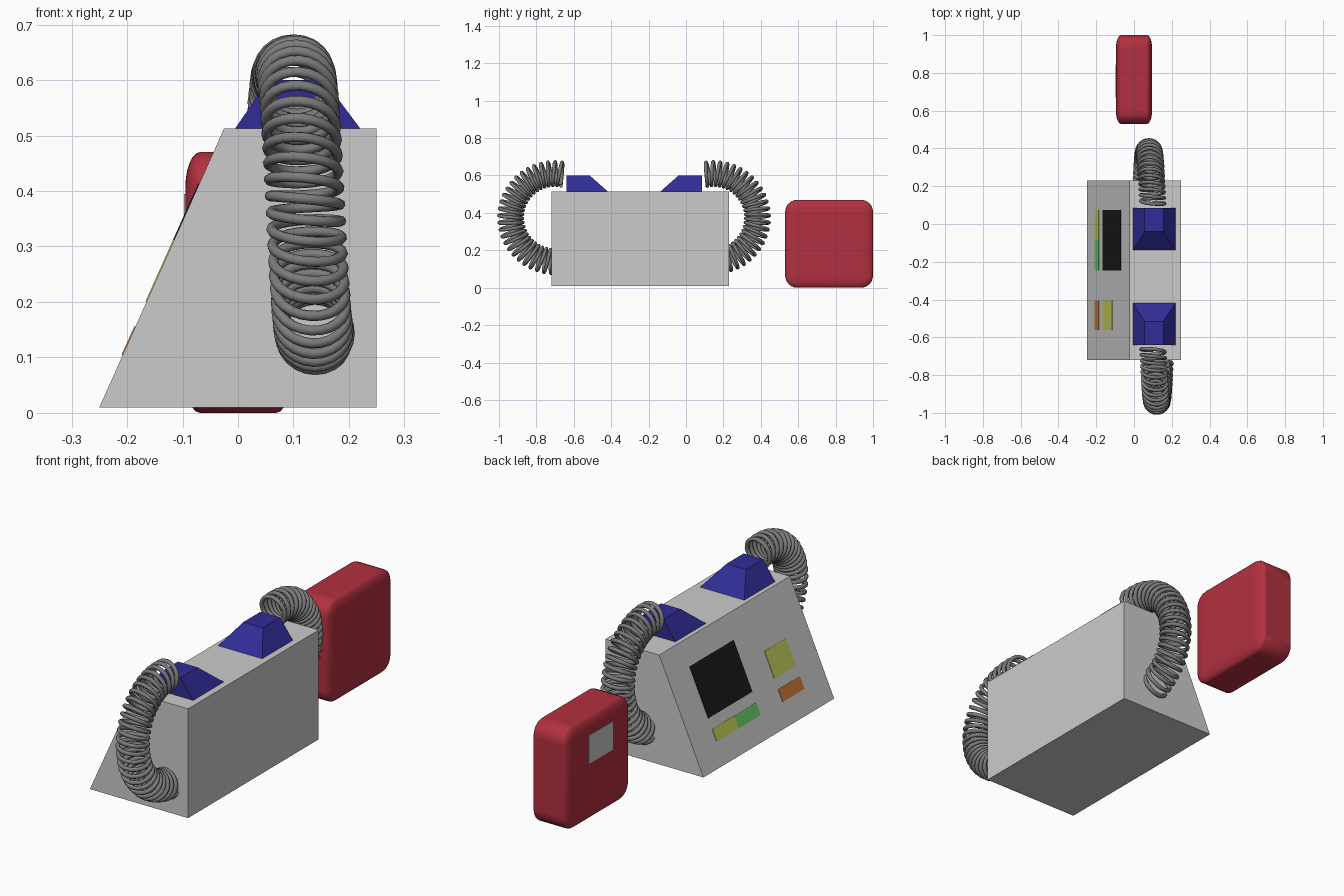
import bpy, bmesh, math
from mathutils import Vector

if "Cube" in bpy.data.objects:
    bpy.data.objects.remove(bpy.data.objects["Cube"])


def paint(obj, rgb):
    if rgb:
        mat = bpy.data.materials.new(obj.name + "_colour")
        mat.diffuse_color = (*rgb, 1)
        mat.use_nodes = True
        mat.node_tree.nodes["Principled BSDF"].inputs["Base Color"].default_value = mat.diffuse_color
        obj.data.materials.append(mat)
    return obj


def mesh_object(name, verts, faces, rgb=None):
    me = bpy.data.meshes.new(name)
    me.from_pydata(verts, [], faces)
    bm = bmesh.new()
    bm.from_mesh(me)
    bmesh.ops.recalc_face_normals(bm, faces=bm.faces)
    bm.to_mesh(me)
    bm.free()
    obj = bpy.data.objects.new(name, me)
    bpy.context.collection.objects.link(obj)
    return paint(obj, rgb)


def loft(name, ring_a, ring_b, rgb=None):
    """Solid between two matching four-point rings."""
    sides = [(i, (i + 1) % 4, (i + 1) % 4 + 4, i + 4) for i in range(4)]
    return mesh_object(name, list(ring_a) + list(ring_b),
                       sides + [(0, 1, 2, 3), (7, 6, 5, 4)], rgb)


def prism(name, profile, y0, y1, rgb=None):
    return loft(name, [(x, y0, z) for x, z in profile],
                [(x, y1, z) for x, z in profile], rgb)


# Wedge-shaped console body
prism("console_body", [(-0.25, 0.01), (0.25, 0.01), (0.25, 0.513), (-0.025, 0.513)],
      -0.72, 0.23)

# Thin panels lying on the sloped face
slope = Vector((0.225, 0.503)).normalized()
normal = Vector((-slope.y, slope.x))


def panel(name, x0, x1, y0, y1, rgb):
    a, b = (Vector((x, 0.01 + (x + 0.25) * 0.503 / 0.225)) for x in (x0, x1))
    out = normal * 0.002
    prism(name, [a - out, b - out, b + out, a + out], y0, y1, rgb)


yellow, green, orange = (0.55, 0.6, 0.1), (0.15, 0.6, 0.15), (0.6, 0.2, 0.04)
panel("screen", -0.165, -0.07, -0.245, 0.075, (0.01, 0.01, 0.01))
panel("yellow_strip", -0.208, -0.185, -0.085, 0.075, yellow)
panel("green_strip", -0.208, -0.185, -0.245, -0.085, green)
panel("yellow_button", -0.165, -0.115, -0.562, -0.405, yellow)
panel("orange_button", -0.208, -0.185, -0.562, -0.405, orange)

# Blue sockets and coiled leads, the front pair turned round from the back pair
MID = -0.2775
START, END, TURNS, STEPS = math.radians(101.5), math.radians(-90), 26, 24


def coil(name, s):
    pts = []
    n = TURNS * STEPS
    for i in range(n + 1):
        t = i / n
        th = START + (END - START) * t
        ph = 2 * math.pi * i / STEPS - math.pi / 2
        r = 0.235 + 0.063 * math.sin(ph)
        x = 0.04 * -t + 0.063 * math.cos(ph)
        pts.append((0.10 + s * x, MID + s * (0.425 + r * math.cos(th)),
                    0.375 + r * math.sin(th), 1))
    cu = bpy.data.curves.new(name, 'CURVE')
    cu.dimensions = '3D'
    cu.bevel_depth = 0.0095
    cu.bevel_resolution = 2
    cu.use_fill_caps = True
    sp = cu.splines.new('POLY')
    sp.points.add(n)
    for p, co in zip(sp.points, pts):
        p.co = co
    obj = bpy.data.objects.new(name, cu)
    bpy.context.collection.objects.link(obj)
    bpy.ops.object.select_all(action='DESELECT')
    obj.select_set(True)
    bpy.context.view_layer.objects.active = obj
    bpy.ops.object.convert(target='MESH')
    obj = bpy.context.object
    bpy.ops.object.shade_smooth_by_angle(angle=math.radians(60))
    paint(obj, (0.2, 0.2, 0.2))


def rect(x0, x1, y0, y1, z):
    return [(x0, y0, z), (x1, y0, z), (x1, y1, z), (x0, y1, z)]


for side, s in (("back", 1), ("front", -1)):
    inner, top, outer = (MID + s * d for d in (0.1395, 0.2375, 0.3625))
    loft(side + "_socket", rect(-0.005, 0.22, inner, outer, 0.513),
         rect(0.055, 0.155, top, outer, 0.60), (0.03, 0.025, 0.3))
    coil(side + "_coiled_lead", s)

# Red rounded battery case
bpy.ops.mesh.primitive_cube_add(size=0.47, location=(0, 0.765, 0.235))
case = bpy.context.object
case.name = "battery_case"
case.scale.x = 0.19 / 0.47
bev = case.modifiers.new("rounding", 'BEVEL')
bev.width = 0.065
bev.segments = 6
bpy.ops.object.shade_smooth_by_angle(angle=math.radians(40))
paint(case, (0.45, 0.03, 0.05))

# Grey label plate on the case
prism("case_label", [(-0.097, 0.265), (-0.093, 0.265), (-0.093, 0.395), (-0.097, 0.395)],
      0.67, 0.845)
